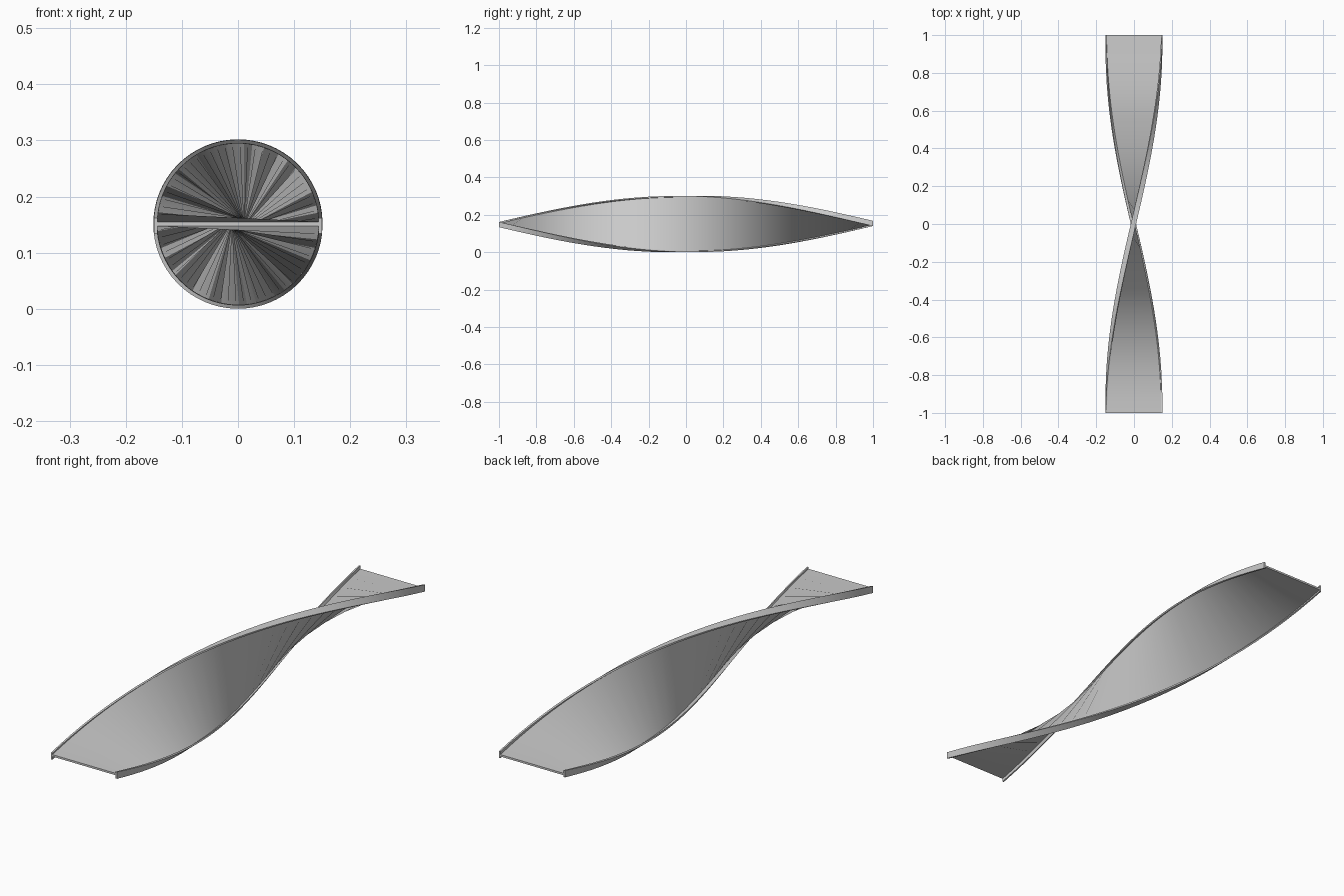
import bpy, bmesh, math

if "Cube" in bpy.data.objects:
    bpy.data.objects.remove(bpy.data.objects["Cube"])

STEPS = 32      # sections along the half turn
LENGTH = 2.0
AXIS_Z = 0.151

# Closed I-beam section (across, up): thin web with a lip on each edge
R, IN = 0.15, 0.1435
TOP, BOT, WEB_T, WEB_B = 0.011, -0.017, 0.004, -0.004
half = [(IN, WEB_B), (IN, BOT), (R, BOT), (R, TOP), (IN, TOP), (IN, WEB_T)]
profile = half + [(-x, z) for x, z in reversed(half)]


def twisted_beam(name):
    bm = bmesh.new()
    rings = []
    for i in range(STEPS + 1):
        t = i / STEPS
        c, s = math.cos(math.pi * t), math.sin(math.pi * t)
        rings.append([bm.verts.new((x * c + z * s, (t - 0.5) * LENGTH,
                                    -x * s + z * c + AXIS_Z)) for x, z in profile])
    n = len(profile)
    for a, b in zip(rings, rings[1:]):
        for j in range(n):
            k = (j + 1) % n
            bm.faces.new((a[j], a[k], b[k], b[j]))
    # End caps: two lips and the web
    for r in (rings[0], rings[-1]):
        bm.faces.new(r[0:6])
        bm.faces.new(r[6:12])
        bm.faces.new((r[0], r[5], r[6], r[11]))
    bmesh.ops.recalc_face_normals(bm, faces=bm.faces)
    mesh = bpy.data.meshes.new(name)
    bm.to_mesh(mesh)
    bm.free()
    obj = bpy.data.objects.new(name, mesh)
    bpy.context.collection.objects.link(obj)
    return obj


beam = twisted_beam("twisted_track")
bpy.context.view_layer.objects.active = beam
beam.select_set(True)
bpy.ops.object.shade_smooth_by_angle(angle=math.radians(30))
